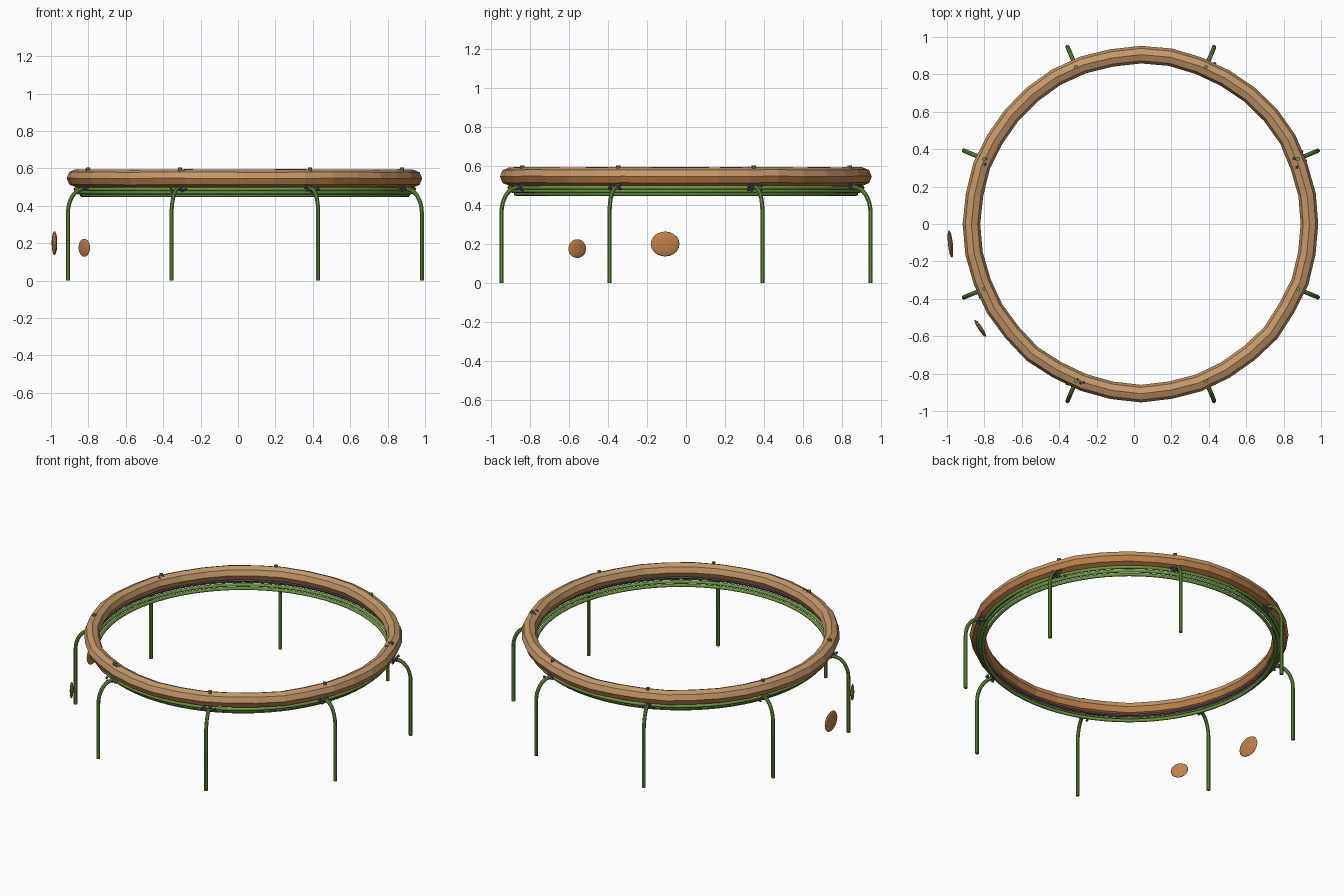
import bpy, bmesh, math, random
from mathutils import Vector

random.seed(4)
CX = 0.037          # ring centre in x
LEG_ANGLES = [math.radians(22.5 + 45 * k) for k in range(8)]

cube = bpy.data.objects.get("Cube")
if cube:
    bpy.data.objects.remove(cube, do_unlink=True)


def material(name, rgb):
    """Flat colour from 0-255 display values, stored as linear."""
    lin = [((c / 255 + 0.055) / 1.055) ** 2.4 for c in rgb] + [1.0]
    m = bpy.data.materials.new(name)
    m.use_nodes = True
    m.diffuse_color = lin
    m.node_tree.nodes["Principled BSDF"].inputs["Base Color"].default_value = lin
    return m


tan = material("tan wood", (196, 152, 104))
brown = material("orange brown wood", (194, 130, 72))
green = material("stem green", (108, 152, 64))
purple = material("berry purple", (104, 86, 142))


def polar(angle, radius, z):
    return Vector((CX + radius * math.cos(angle), radius * math.sin(angle), z))


def add_object(name, bm, *mats, smooth=False):
    mesh = bpy.data.meshes.new(name)
    bmesh.ops.recalc_face_normals(bm, faces=bm.faces[:])
    for f in bm.faces:
        f.smooth = smooth
    bm.to_mesh(mesh)
    bm.free()
    for m in mats:
        mesh.materials.append(m)
    ob = bpy.data.objects.new(name, mesh)
    bpy.context.collection.objects.link(ob)
    return ob


def sweep(bm, path, radius, sides=8):
    """Capped tube along a path lying in one vertical plane."""
    side = Vector((0, 0, 1)).cross(path[-1] - path[0]).normalized()
    rings = []
    for i, p in enumerate(path):
        tangent = (path[min(i + 1, len(path) - 1)] - path[max(i - 1, 0)]).normalized()
        up = tangent.cross(side)
        rings.append([bm.verts.new(p + radius * (math.cos(a) * side + math.sin(a) * up))
                      for a in (2 * math.pi * k / sides for k in range(sides))])
    for r, s in zip(rings, rings[1:]):
        for k in range(sides):
            n = (k + 1) % sides
            bm.faces.new((r[k], r[n], s[n], s[k]))
    bm.faces.new(rings[0])
    bm.faces.new(rings[-1])


def torus(name, radius, z, tube, segs, sides, mats, wobble=0.0, smooth=False):
    bm = bmesh.new()
    rings = []
    for i in range(segs):
        a = 2 * math.pi * i / segs
        r0 = radius + random.uniform(-wobble, wobble)
        z0 = z + random.uniform(-wobble, wobble) * 0.5
        rings.append([bm.verts.new(polar(a, r0 + tube * math.cos(t), z0 + tube * math.sin(t)))
                      for t in (2 * math.pi * k / sides for k in range(sides))])
    for i in range(segs):
        r, s = rings[i], rings[(i + 1) % segs]
        for k in range(sides):
            n = (k + 1) % sides
            f = bm.faces.new((r[k], s[k], s[n], r[n]))
            # underside faces take the second colour
            if len(mats) > 1 and k >= sides // 2:
                f.material_index = 1
    return add_object(name, bm, *mats, smooth=smooth)


# Faceted wooden ring
torus("wooden_ring", 0.903, 0.547, 0.047, 36, 8, (tan, brown), wobble=0.004)

# Stacked green hoops below the ring, stepping inward
for i, (r, z) in enumerate(((0.905, 0.489), (0.89, 0.472), (0.872, 0.457))):
    torus(f"green_hoop_{i + 1}", r, z, 0.0105, 72, 8, (green,), smooth=True)

# Thin purple cord under the ring
torus("purple_cord", 0.882, 0.502, 0.006, 72, 6, (purple,), smooth=True)

# Curved legs and the pegs that hold the ring
for i, a in enumerate(LEG_ANGLES):
    bm = bmesh.new()
    profile = [(1.024, 0.0), (1.024, 0.18)]
    for k in range(9):
        t = math.pi / 2 * k / 8
        profile.append((0.934 + 0.09 * math.cos(t), 0.36 + 0.13 * math.sin(t)))
    profile.append((0.9, 0.49))
    sweep(bm, [polar(a, r, z) for r, z in profile], 0.0115)
    leg = add_object(f"leg_{i + 1}", bm, green, smooth=True)
    bpy.context.view_layer.objects.active = leg
    leg.select_set(True)
    bpy.ops.object.shade_smooth_by_angle()
    leg.select_set(False)

    bm = bmesh.new()
    bmesh.ops.create_cone(bm, cap_ends=True, segments=8, radius1=0.011,
                          radius2=0.011, depth=0.125)
    bmesh.ops.translate(bm, verts=bm.verts[:], vec=polar(a, 0.908, 0.541))
    add_object(f"peg_{i + 1}", bm, green)

# Purple berry clusters where the legs meet the hoops
for i, a in enumerate(LEG_ANGLES):
    bm = bmesh.new()
    spots = [(a + random.uniform(-0.045, 0.045), random.uniform(0.905, 0.945),
              random.uniform(0.478, 0.505)) for _ in range(9)]
    if i in (0, 3, 5):
        spots += [(a + random.uniform(-0.05, 0.05), random.uniform(0.87, 0.91), 0.588)
                  for _ in range(3)]
    for spot in spots:
        new = bmesh.ops.create_icosphere(bm, subdivisions=1, radius=0.0095)["verts"]
        bmesh.ops.translate(bm, verts=new, vec=polar(*spot))
    add_object(f"berry_cluster_{i + 1}", bm, purple)

# Flattened wooden discs outside the ring
for name, angle, z, size in (("large_disc", 186, 0.2, (0.013, 0.074, 0.064)),
                             ("small_disc", 213, 0.176, (0.011, 0.054, 0.048))):
    bm = bmesh.new()
    bmesh.ops.create_uvsphere(bm, u_segments=16, v_segments=10, radius=1)
    disc = add_object(name, bm, brown, smooth=True)
    disc.scale = size
    disc.rotation_euler.z = math.radians(angle)
    disc.location = polar(math.radians(angle), 1.024, z)
